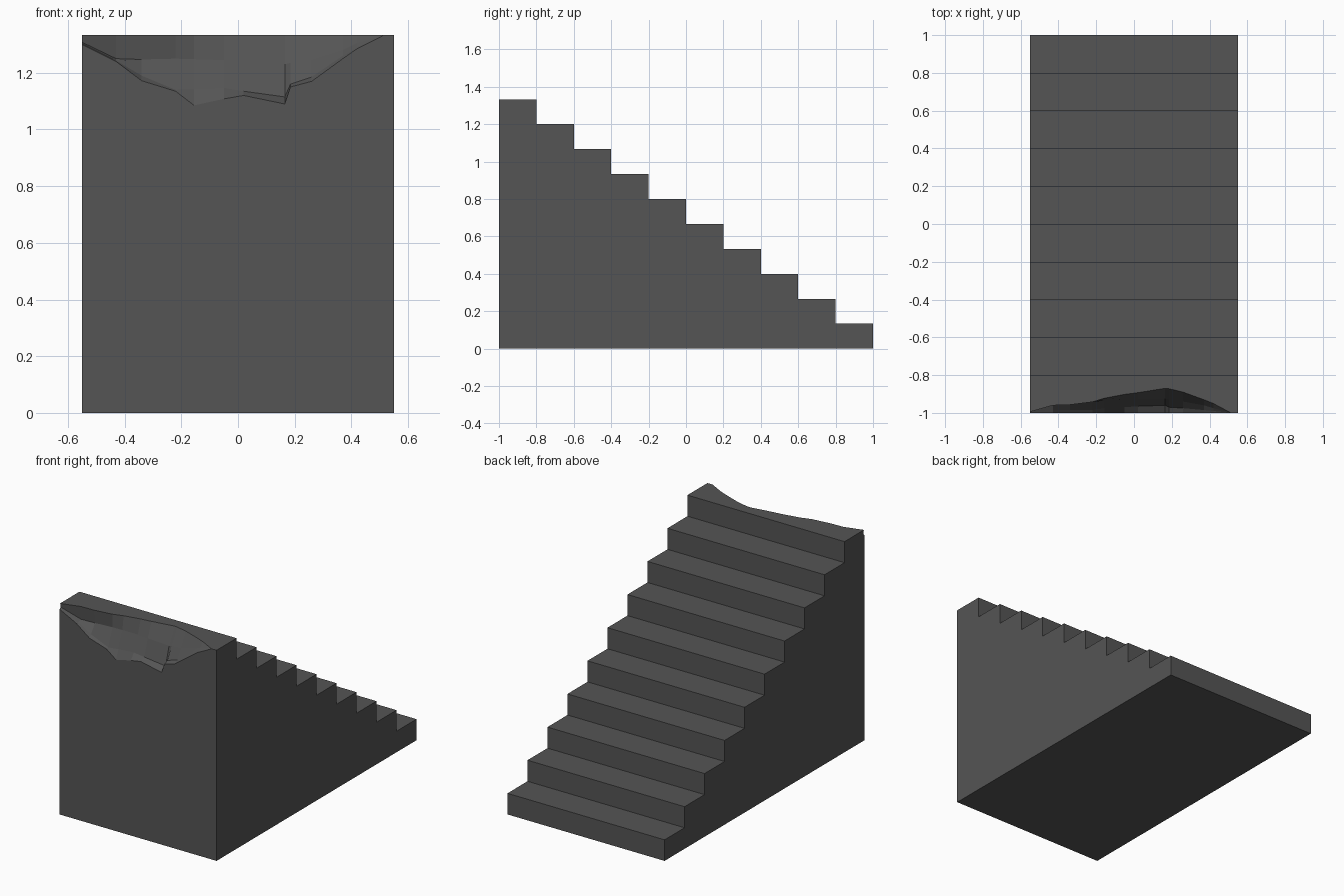
import bpy, bmesh

if "Cube" in bpy.data.objects:
    bpy.data.objects.remove(bpy.data.objects["Cube"])

stone = bpy.data.materials.new("dark grey stone")
stone.diffuse_color = (0.09, 0.09, 0.09, 1)
stone.use_nodes = True
stone.node_tree.nodes["Principled BSDF"].inputs["Base Color"].default_value = stone.diffuse_color

STEPS, HALF_W, RUN = 10, 0.55, 0.2
RISE = 4 / 3 / STEPS
TOP = RISE * STEPS


def loft(name, sections):
    """Closed solid skinned through equal-length point loops."""
    bm = bmesh.new()
    rows = [[bm.verts.new(p) for p in s] for s in sections]
    n = len(rows[0])
    for a, b in zip(rows, rows[1:]):
        for i in range(n):
            j = (i + 1) % n
            bm.faces.new((a[i], a[j], b[j], b[i]))
    bm.faces.new(rows[0][::-1])
    bm.faces.new(rows[-1])
    bmesh.ops.recalc_face_normals(bm, faces=bm.faces)
    mesh = bpy.data.meshes.new(name)
    bm.to_mesh(mesh)
    bm.free()
    mesh.materials.append(stone)
    obj = bpy.data.objects.new(name, mesh)
    bpy.context.collection.objects.link(obj)
    return obj


# Solid flight of steps, extruded side profile
profile = [(1, 0), (-1, 0), (-1, TOP)]
for k in range(STEPS):
    y = -1 + RUN * (k + 1)
    profile.append((y, TOP - RISE * k))
    if k < STEPS - 1:
        profile.append((y, TOP - RISE * (k + 1)))
stairs = loft("stairs", [[(x, y, z) for y, z in profile] for x in (-HALF_W, HALF_W)])

# Broken chip: x, front edge z, ledge (y, z), back wall foot (y, z), top edge y
chip = [
    (-0.58, 1.315, -0.998, 1.318, -0.996, 1.322, -1.003),
    (-0.43, 1.240, -0.985, 1.243, -0.955, 1.250, -0.960),
    (-0.34, 1.172, -0.985, 1.190, -0.945, 1.247, -0.957),
    (-0.22, 1.135, -0.985, 1.140, -0.940, 1.250, -0.942),
    (-0.155, 1.085, -0.975, 1.142, -0.935, 1.248, -0.922),
    (-0.05, 1.108, -0.970, 1.147, -0.930, 1.245, -0.902),
    (0.02, 1.120, -0.965, 1.135, -0.930, 1.240, -0.893),
    (0.165, 1.090, -0.960, 1.115, -0.925, 1.230, -0.870),
    (0.185, 1.150, -0.970, 1.160, -0.930, 1.235, -0.872),
    (0.26, 1.170, -0.975, 1.185, -0.940, 1.245, -0.890),
    (0.37, 1.250, -0.985, 1.260, -0.960, 1.280, -0.930),
    (0.42, 1.285, -0.990, 1.290, -0.975, 1.305, -0.950),
    (0.51, 1.330, -0.999, 1.331, -0.998, 1.332, -0.998),
]
sections = [[(x, -1.1, zf), (x, -1, zf), (x, y1, z1), (x, y2, z2),
             (x, yt, TOP), (x, yt, 1.5), (x, -1.1, 1.5)]
            for x, zf, y1, z1, y2, z2, yt in chip]
cutter = loft("chip_cutter", sections)
cutter.hide_render = True

mod = stairs.modifiers.new("chip", 'BOOLEAN')
mod.operation = 'DIFFERENCE'
mod.solver = 'EXACT'
mod.object = cutter
bpy.context.view_layer.objects.active = stairs
bpy.ops.object.modifier_apply(modifier=mod.name)
bpy.data.objects.remove(cutter)
